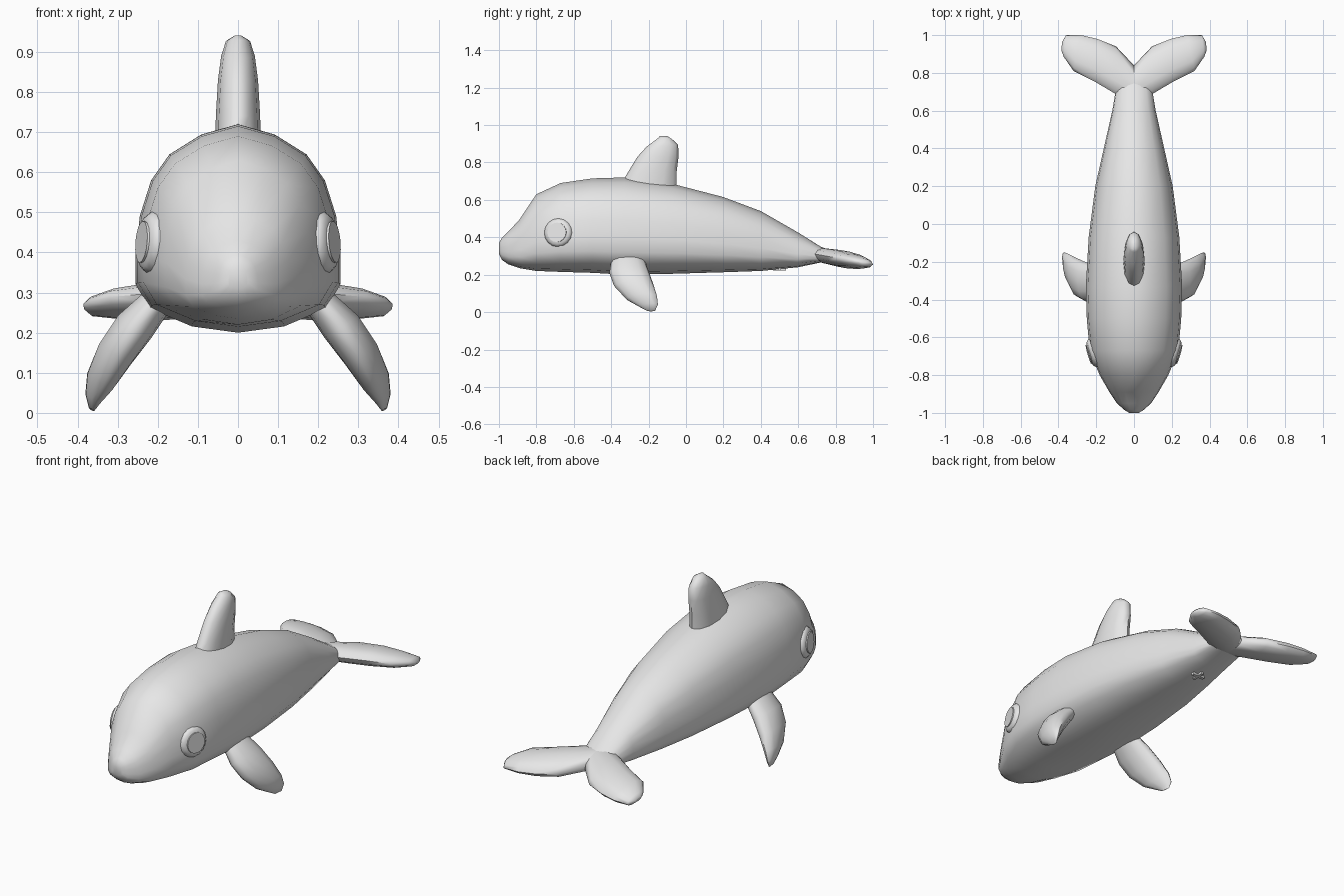
import bpy
import bmesh
import math
from mathutils import Vector

old = bpy.data.objects.get("Cube")
if old:
    bpy.data.objects.remove(old, do_unlink=True)

grey = bpy.data.materials.new("soft_grey")
grey.use_nodes = True
grey.diffuse_color = (0.8, 0.8, 0.8, 1)
grey.node_tree.nodes["Principled BSDF"].inputs["Base Color"].default_value = (0.8, 0.8, 0.8, 1)


def loft(name, rings, angle=60):
    """Skin a list of point rings and cap both ends."""
    bm = bmesh.new()
    loops = [[bm.verts.new(p) for p in ring] for ring in rings]
    for a, b in zip(loops, loops[1:]):
        for i in range(len(a)):
            j = (i + 1) % len(a)
            bm.faces.new((a[i], a[j], b[j], b[i]))
    bm.faces.new(loops[0])
    bm.faces.new(loops[-1])
    bmesh.ops.recalc_face_normals(bm, faces=bm.faces)
    mesh = bpy.data.meshes.new(name)
    bm.to_mesh(mesh)
    bm.free()
    mesh.materials.append(grey)
    obj = bpy.data.objects.new(name, mesh)
    bpy.context.collection.objects.link(obj)
    bpy.ops.object.select_all(action='DESELECT')
    obj.select_set(True)
    bpy.context.view_layer.objects.active = obj
    bpy.ops.object.shade_smooth_by_angle(angle=math.radians(angle))
    return obj


def fin(name, sections, normal, side=1, count=12):
    """Loft oval sections given as (leading point, trailing point, half thickness)."""
    n = Vector(normal).normalized()
    rings = []
    for lead, trail, thick in sections:
        lead, trail = Vector(lead), Vector(trail)
        ring = []
        for i in range(count):
            a = math.tau * i / count
            p = (lead + trail) / 2 + (lead - trail) / 2 * math.cos(a) + n * thick * math.sin(a)
            ring.append((p.x * side, p.y, p.z))
        rings.append(ring)
    return loft(name, rings)


# Body: one half cross-section, scaled along the length
half = [(0, 1), (.36, .95), (.67, .855), (.85, .73), (.96, .56),
        (1, .38), (1, .23), (.86, .115), (.45, .03), (0, 0)]
section = half + [(-x, z) for x, z in half[-2:0:-1]]
stations = [  # y, half width, bottom, top
    (-1, .025, .31, .37), (-.985, .05, .28, .395), (-.95, .09, .255, .43),
    (-.89, .13, .235, .495), (-.8, .182, .22, .63), (-.67, .235, .215, .69),
    (-.5, .25, .21, .715), (-.33, .255, .2, .72), (-.07, .24, .205, .685),
    (.2, .205, .213, .615), (.4, .16, .22, .54), (.6, .115, .24, .425),
    (.72, .095, .265, .35), (.8, .05, .27, .32)]
loft("body", [[(x * w, y, lo + z * (hi - lo)) for x, z in section]
              for y, w, lo, hi in stations])

# Dorsal fin
dorsal = [(-.36, .66, -.05, .64, .058), (-.315, .74, -.05, .75, .055),
          (-.26, .83, -.04, .83, .05), (-.21, .885, -.042, .895, .042),
          (-.15, .93, -.075, .925, .03), (-.14, .941, -.1, .941, .008)]
fin("dorsal_fin", [((0, a, b), (0, c, d), t) for a, b, c, d, t in dorsal], (1, 0, 0))


def fluke_point(x, y):
    return (x, y, .305 - .18 * (y - .72))


flukes = [(0, .64, 0, .84, .04), (.1, .69, .095, .94, .045), (.21, .755, .195, .98, .045),
          (.32, .81, .28, 1, .035), (.372, .885, .36, 1, .022), (.385, .92, .38, .965, .008)]
flippers = [((.205, -.4, .275), (.205, -.22, .275), .04),
            ((.255, -.41, .21), (.26, -.2, .22), .05),
            ((.3, -.385, .14), (.315, -.175, .15), .047),
            ((.335, -.32, .07), (.355, -.155, .085), .036),
            ((.355, -.25, .03), (.37, -.15, .04), .02),
            ((.362, -.21, .008), (.368, -.165, .008), .007)]

for side, label in ((1, "left"), (-1, "right")):
    fin(label + "_fluke", [(fluke_point(a, b), fluke_point(c, d), t)
                           for a, b, c, d, t in flukes], (0, .18, 1), side)
    fin(label + "_flipper", flippers, (.83, 0, .55), side)

    # Eye: low dome with a raised flat disc
    out = Vector((.95, -.28, .08)).normalized()
    along = out.cross(Vector((0, 0, 1))).normalized()
    up = along.cross(out)
    centre = Vector((.222, -.685, .425))
    for part, rows in (("eye_rim", ((.078, -.02), (.076, 0), (.064, .012), (.045, .016))),
                       ("eye_disc", ((.052, 0), (.052, .02)))):
        rings = []
        for r, d in rows:
            pts = [centre + out * d + (along * math.cos(a) + up * math.sin(a)) * r
                   for a in (math.tau * i / 16 for i in range(16))]
            rings.append([(p.x * side, p.y, p.z) for p in pts])
        loft(label + "_" + part, rings, 40)

# Small crossed seam under the tail
for name, dx, dy in (("belly_seam_long", .008, .035), ("belly_seam_cross", .035, .008)):
    loft(name, [[(dx * sx, .5 + dy * sy, z) for sx, sy in ((-1, -1), (1, -1), (1, 1), (-1, 1))]
                for z in (.222, .24)], 30)
